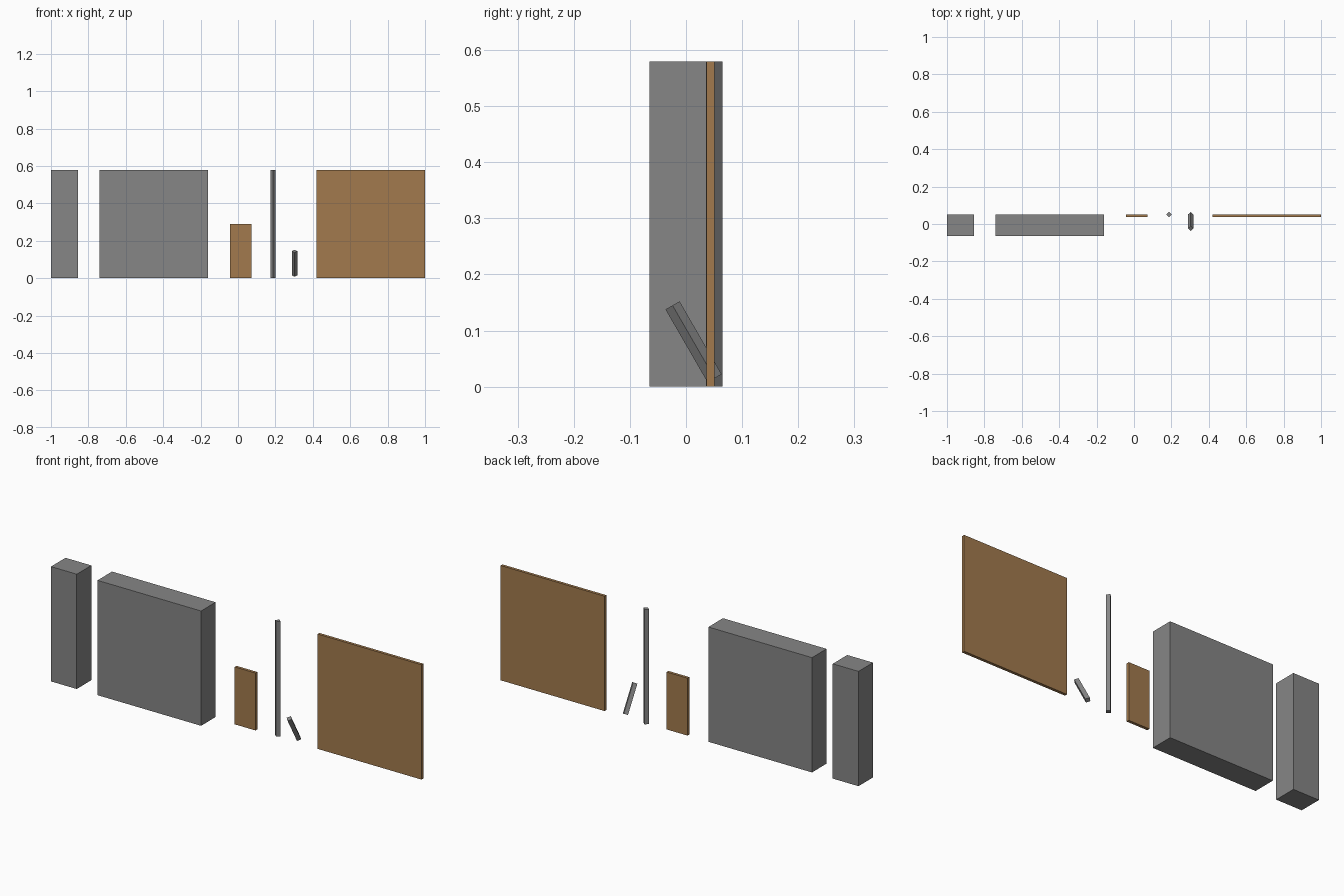
import bpy
import math

if "Cube" in bpy.data.objects:
    bpy.data.objects.remove(bpy.data.objects["Cube"])


def material(name, rgb):
    m = bpy.data.materials.new(name)
    m.diffuse_color = (*rgb, 1.0)
    m.use_nodes = True
    m.node_tree.nodes["Principled BSDF"].inputs["Base Color"].default_value = m.diffuse_color
    return m


grey = material("stone grey", (0.24, 0.24, 0.24))
brown = material("wood brown", (0.36, 0.195, 0.075))


def box(name, x0, x1, y0, y1, height, mat):
    """Axis-aligned box standing on the ground."""
    bpy.ops.mesh.primitive_cube_add(
        size=1, location=((x0 + x1) / 2, (y0 + y1) / 2, height / 2))
    o = bpy.context.object
    o.name = name
    o.scale = (x1 - x0, y1 - y0, height)
    o.data.materials.append(mat)
    bpy.ops.object.transform_apply(location=False, rotation=False, scale=True)


def rod(name, centre, length, tilt, mat):
    """Four-sided rod, diamond in section, tilted towards the front."""
    bpy.ops.mesh.primitive_cylinder_add(
        vertices=4, radius=0.0145, depth=length, location=centre,
        rotation=(math.radians(tilt), 0, 0))
    o = bpy.context.object
    o.name = name
    o.data.materials.append(mat)


H = 0.58
# Thick wall pieces
box("narrow_wall", -1.0, -0.856, -0.065, 0.051, H, grey)
box("wide_wall", -0.74, -0.161, -0.065, 0.051, H, grey)
# Thin wooden panels
box("small_panel", -0.044, 0.072, 0.0365, 0.051, H / 2, brown)
box("large_panel", 0.42, 1.0, 0.0365, 0.051, H, brown)
# Upright post and leaning peg
rod("post", (0.187, 0.0505, H / 2), H, 0, grey)
rod("leaning_peg", (0.303, 0.0135, 0.08), 0.15, 30, grey)
